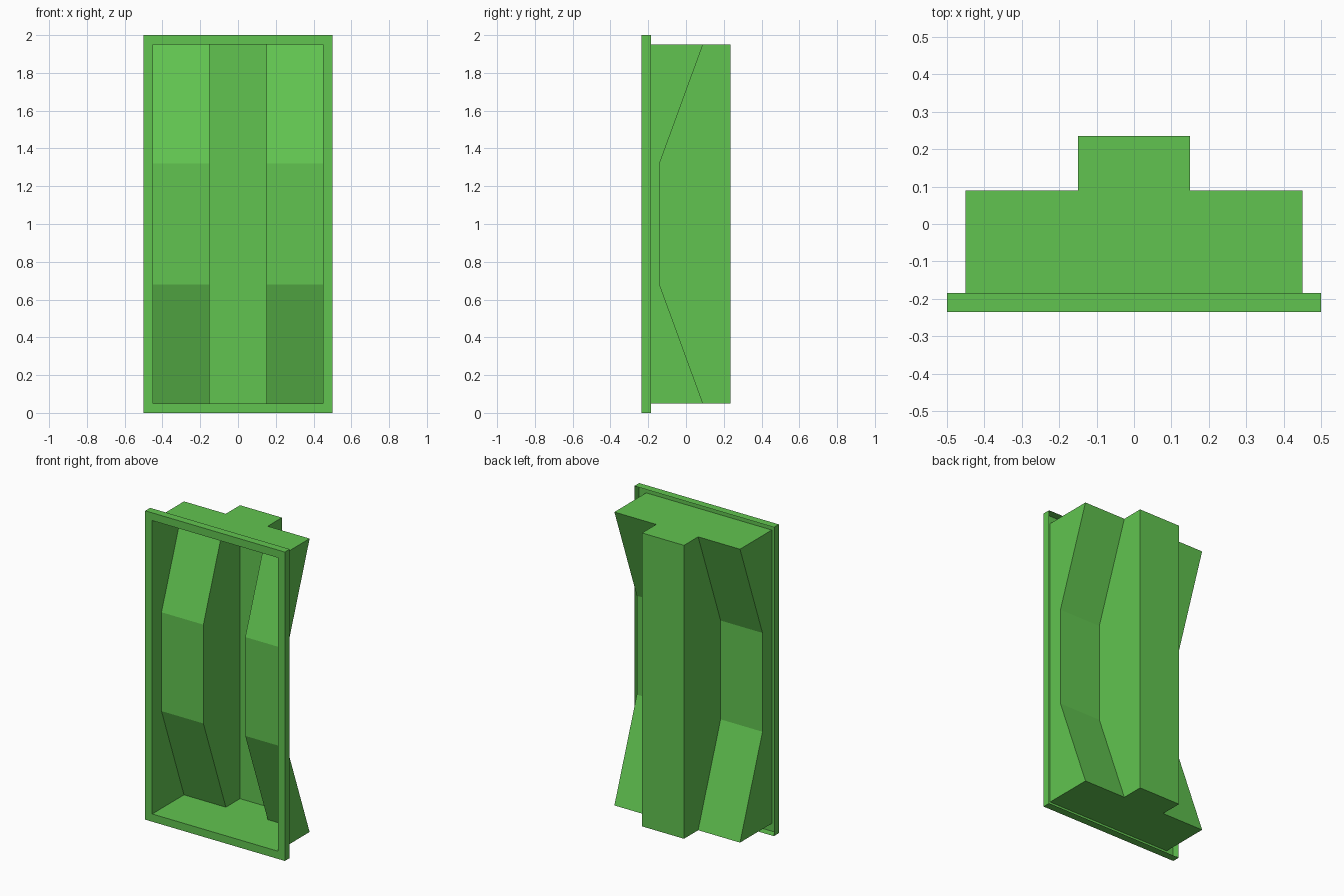
import bpy, bmesh

if "Cube" in bpy.data.objects:
    bpy.data.objects.remove(bpy.data.objects["Cube"])

FRONT, LIP, BACK = -0.235, -0.185, 0.235
HALF, OPEN, MID = 0.5, 0.45, 0.15
Z0, Z1 = 0.05, 1.95
# Bent panel profile as (y, z)
BEND = [(0.09, Z0), (-0.14, 0.68), (-0.14, 1.32), (0.09, Z1)]

mat = bpy.data.materials.new("green_paint")
mat.diffuse_color = (0.12, 0.55, 0.08, 1)
mat.use_nodes = True
mat.node_tree.nodes["Principled BSDF"].inputs["Base Color"].default_value = mat.diffuse_color


def make(name, polys):
    """Join polygons into one welded, flat-shaded sheet object."""
    bm = bmesh.new()
    for p in polys:
        bm.faces.new([bm.verts.new(v) for v in p])
    bmesh.ops.remove_doubles(bm, verts=bm.verts, dist=1e-4)
    bmesh.ops.recalc_face_normals(bm, faces=bm.faces)
    me = bpy.data.meshes.new(name)
    bm.to_mesh(me)
    bm.free()
    me.materials.append(mat)
    ob = bpy.data.objects.new(name, me)
    bpy.context.collection.objects.link(ob)


def rect(hx, z0, z1, y):
    return [(-hx, y, z0), (hx, y, z0), (hx, y, z1), (-hx, y, z1)]


def bridge(a, b):
    """Quads between two closed loops."""
    n = len(a)
    return [[a[i], a[(i + 1) % n], b[(i + 1) % n], b[i]] for i in range(n)]


# Front frame: flat ring with a lip folded backwards, open behind
outer = rect(HALF, 0, 2, FRONT)
make("front_frame", bridge(rect(OPEN, Z0, Z1, FRONT), outer)
     + bridge(outer, rect(HALF, 0, 2, LIP)))

# Recessed shell: centre channel back, then mirrored bent panels and walls
shell = [rect(MID, Z0, Z1, BACK)]
for s in (-1, 1):
    for (ya, za), (yb, zb) in zip(BEND, BEND[1:]):
        shell.append([(s * MID, ya, za), (s * OPEN, ya, za),
                      (s * OPEN, yb, zb), (s * MID, yb, zb)])
    # Outer side wall and channel side wall
    for x, y in ((OPEN, FRONT), (MID, BACK)):
        shell.append([(s * x, y, Z0)] + [(s * x, *p) for p in BEND]
                     + [(s * x, y, Z1)])

# T-shaped top and bottom caps
half = [(OPEN, FRONT), (OPEN, BEND[0][0]), (MID, BEND[0][0]), (MID, BACK)]
outline = half + [(-x, y) for x, y in reversed(half)]
for z in (Z0, Z1):
    shell.append([(x, y, z) for x, y in outline])
make("recessed_shell", shell)
